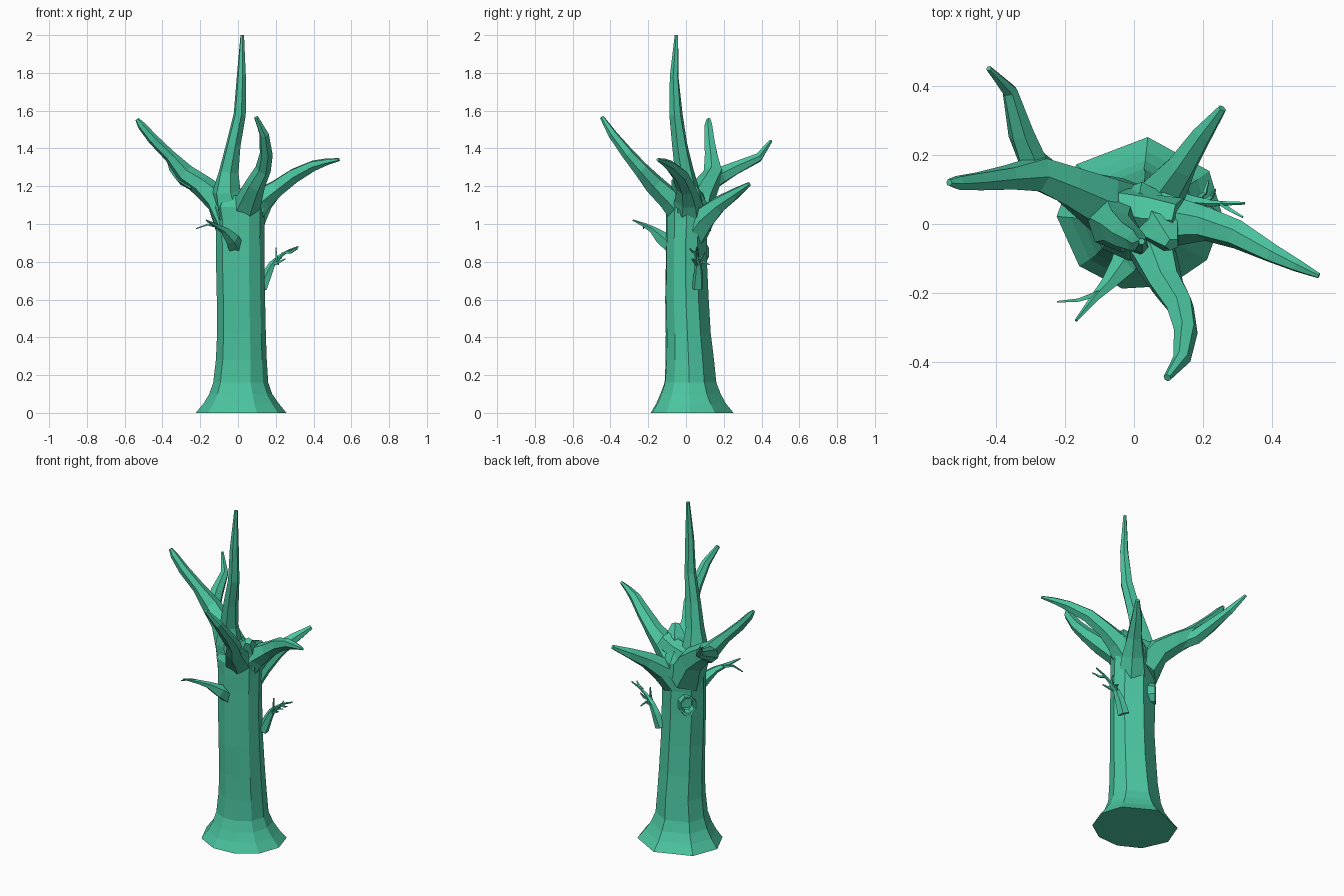
import bpy, bmesh, math, random
from mathutils import Vector, Matrix

random.seed(4)
bark = bpy.data.materials.new("bark")
bark.diffuse_color = (0.07, 0.56, 0.35, 1)


def finish(name, bm):
    bmesh.ops.recalc_face_normals(bm, faces=bm.faces)
    me = bpy.data.meshes.new(name)
    bm.to_mesh(me)
    bm.free()
    ob = bpy.data.objects.new(name, me)
    bpy.context.collection.objects.link(ob)
    me.materials.append(bark)
    return ob


def loft(name, rings):
    """Skin a stack of equal-sized rings and cap both ends."""
    bm = bmesh.new()
    vs = [[bm.verts.new(p) for p in r] for r in rings]
    n = len(vs[0])
    for a, b in zip(vs, vs[1:]):
        for i in range(n):
            j = (i + 1) % n
            bm.faces.new((a[i], a[j], b[j], b[i]))
    bm.faces.new(vs[0][::-1])
    bm.faces.new(vs[-1])
    return finish(name, bm)


def branch(name, path, sides=6, rough=0.10):
    """Tapered faceted limb through (x, y, z, radius) points."""
    pts = [Vector(p[:3]) for p in path]
    rings, prev, side = [], None, None
    for i, p in enumerate(pts):
        t = (pts[min(i + 1, len(pts) - 1)] - pts[max(i - 1, 0)]).normalized()
        if prev is None:
            side = t.orthogonal().normalized()
        else:
            side = prev.rotation_difference(t) @ side
        prev = t
        up = t.cross(side)
        ring = []
        for k in range(sides):
            a = 2 * math.pi * k / sides
            r = path[i][3] * (1.06 + random.uniform(-rough, rough))
            ring.append(p + (side * math.cos(a) + up * math.sin(a)) * r)
        rings.append(ring)
    return loft(name, rings)


# Trunk: nine-sided, flared at the root; rows are z, x min, x max, y min, y max
angles = [84, 140, 182, 223, 258, 291, 324, 358, 393]
rows = [(0.0, -.22, .25, -.19, .25), (0.05, -.18, .21, -.16, .21),
        (0.10, -.15, .18, -.135, .18), (0.16, -.13, .157, -.115, .158),
        (0.28, -.113, .15, -.108, .145), (0.42, -.11, .145, -.107, .13),
        (0.60, -.11, .14, -.11, .117), (0.78, -.115, .138, -.108, .11),
        (0.92, -.115, .136, -.105, .11), (1.02, -.115, .138, -.105, .12),
        (1.09, -.125, .142, -.105, .12), (1.15, -.10, .11, -.07, .09)]
trunk_rings = []
for z, x0, x1, y0, y1 in rows:
    ring = []
    for a in map(math.radians, angles):
        k = 1.02 + random.uniform(-.015, .015)
        ring.append(((x0 + x1) / 2 + (x1 - x0) / 2 * k * math.cos(a),
                     (y0 + y1) / 2 + (y1 - y0) / 2 * k * math.sin(a), z))
    trunk_rings.append(ring)
trunk = loft("trunk", trunk_rings)

# Main limbs
branch("top_limb", [(-.03, .01, 1.04, .09), (-.06, .0, 1.17, .072), (-.052, -.01, 1.28, .05),
                    (-.025, -.035, 1.42, .04), (.008, -.053, 1.58, .032),
                    (.018, -.062, 1.78, .022), (.022, -.05, 2.0, .009)])
branch("left_limb", [(-.02, .03, 1.0, .10), (-.10, .07, 1.13, .075), (-.19, .11, 1.205, .058),
                     (-.28, .145, 1.265, .05), (-.36, .135, 1.36, .033),
                     (-.45, .125, 1.45, .026), (-.51, .12, 1.52, .020), (-.535, .12, 1.555, .010)])
branch("back_left_limb", [(-.22, .12, 1.21, .042), (-.29, .175, 1.25, .045),
                          (-.325, .26, 1.295, .036), (-.36, .385, 1.352, .022),
                          (-.42, .45, 1.44, .008)])
branch("right_limb", [(.04, .01, 1.04, .09), (.13, .01, 1.13, .065), (.21, .0, 1.19, .047),
                      (.30, -.03, 1.258, .038), (.40, -.085, 1.31, .027),
                      (.47, -.12, 1.328, .018), (.535, -.15, 1.34, .008)])
branch("front_limb", [(.02, .0, 1.04, .08), (.06, -.09, 1.135, .063), (.09, -.17, 1.215, .05),
                      (.135, -.24, 1.29, .038), (.15, -.31, 1.37, .032),
                      (.138, -.39, 1.475, .023), (.097, -.445, 1.565, .011)])
branch("back_right_limb", [(.04, .03, .94, .08), (.085, .095, 1.035, .065),
                           (.14, .17, 1.10, .043), (.20, .26, 1.16, .028),
                           (.255, .335, 1.21, .012)])
# Webs of wood where the limbs meet
branch("crown_web", [(-.06, .05, 1.12, .06), (.04, .03, 1.13, .06), (.13, .02, 1.17, .05)])
branch("crown_knob", [(.06, .0, 1.08, .08), (.08, -.02, 1.18, .055), (.11, -.06, 1.24, .02)], 5)

# Forked twig on the front
branch("front_twig", [(-.01, -.07, .88, .045), (-.035, -.125, .925, .036),
                      (-.075, -.175, .968, .02), (-.115, -.215, .99, .012),
                      (-.168, -.28, 1.02, .004)], 5)
branch("front_twig_fork", [(-.10, -.20, .985, .010), (-.16, -.22, .997, .006),
                           (-.222, -.225, .975, .003)], 4)

# Spiky twig on the right
branch("right_twig", [(.125, .06, .66, .030), (.155, .065, .735, .024), (.18, .065, .785, .017),
                      (.225, .06, .83, .009), (.27, .06, .86, .006), (.32, .06, .88, .004)], 5)
for i, (base, mid, tip) in enumerate([
        ((.175, .065, .775), (.205, .045, .815), (.20, .055, .875)),
        ((.175, .065, .775), (.205, .09, .80), (.215, .125, .785)),
        ((.20, .06, .805), (.225, .08, .82), (.235, .10, .85)),
        ((.18, .065, .78), (.22, .045, .80), (.25, .03, .815)),
        ((.25, .06, .85), (.28, .04, .85), (.315, .02, .87))]):
    branch(f"right_twig_spike_{i + 1}", [(*base, .009), (*mid, .007), (*tip, .003)], 4)

# Knot hole on the back left: recess cut into the trunk plus a raised rim
out = Vector((-1, 1, 0)).normalized()
across = Vector((1, 1, 0)).normalized()
up = Vector((0, 0, 1))
centre = Vector((.012, .002, .85)) + out * .112

bm = bmesh.new()
basis = Matrix((across, out, up)).transposed().to_4x4()
bmesh.ops.create_cube(bm, size=1, matrix=Matrix.Translation(centre) @ basis
                      @ Matrix.Diagonal((.066, .12, .085, 1)))
cutter = finish("hole_cutter", bm)
cutter.hide_render = True
cutter.display_type = 'WIRE'
cut = trunk.modifiers.new("knot_hole", 'BOOLEAN')
cut.object, cut.operation, cut.solver = cutter, 'DIFFERENCE', 'EXACT'

bm = bmesh.new()
outline = [(math.cos(a) * .047, math.sin(a) * .06)
           for a in (math.radians(22.5 + 45 * k) for k in range(8))]
section = [(1.15, -.03), (1.0, .014), (.78, .012), (.70, -.03)]
grid = [[bm.verts.new(centre + across * x * s + up * z * s + out * d) for s, d in section]
        for x, z in outline]
for i in range(8):
    for j in range(4):
        a, b, k = grid[i], grid[(i + 1) % 8], (j + 1) % 4
        bm.faces.new((a[j], a[k], b[k], b[j]))
finish("hole_rim", bm)
